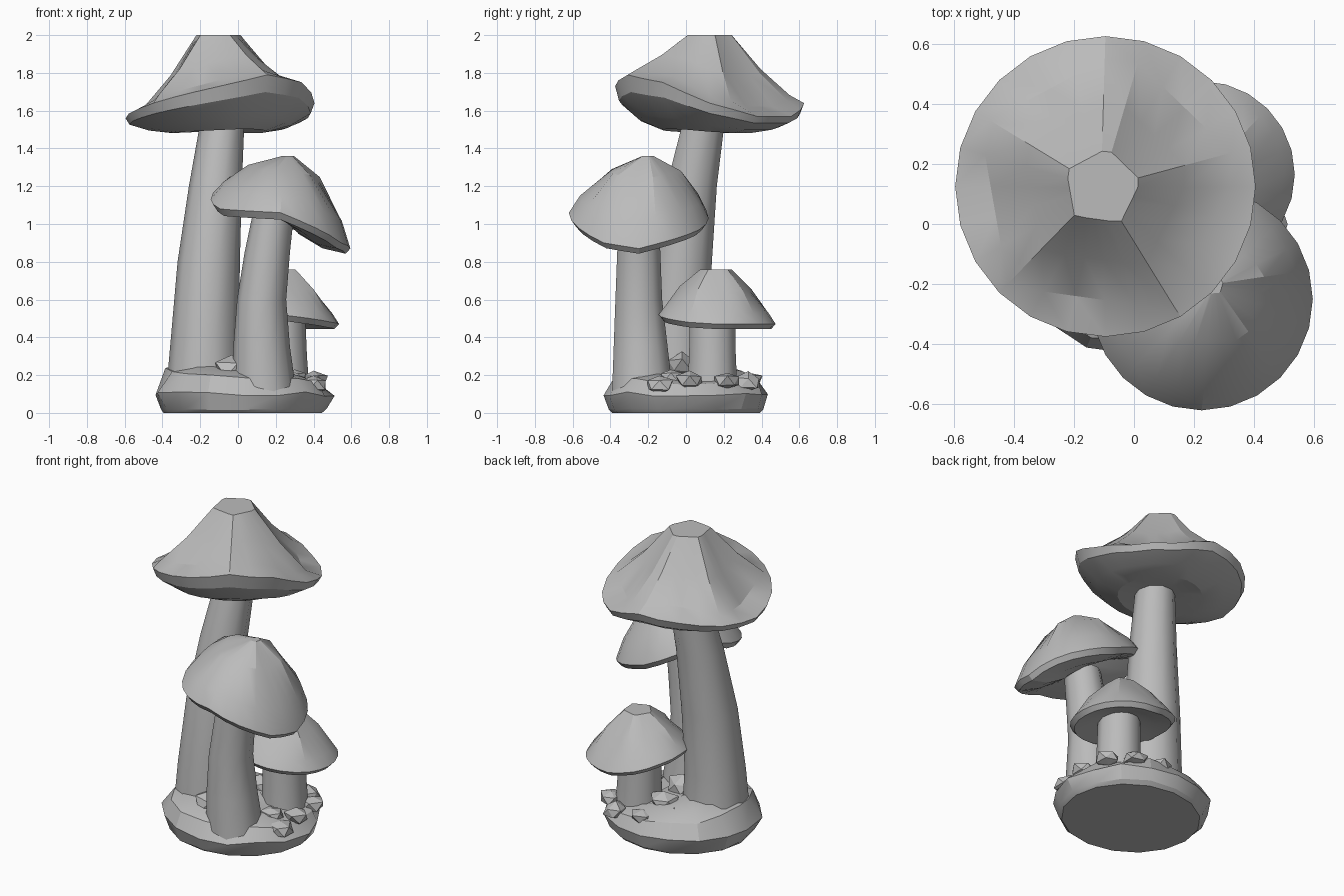
import bpy, bmesh, math, random
from mathutils import Vector

random.seed(4)
if "Cube" in bpy.data.objects:
    bpy.data.objects.remove(bpy.data.objects["Cube"])

grey = bpy.data.materials.new("stone grey")
grey.use_nodes = True
COLOUR = (0.5, 0.5, 0.5, 1)
grey.diffuse_color = COLOUR
grey.node_tree.nodes["Principled BSDF"].inputs["Base Color"].default_value = COLOUR
SIDES = 24


def finish(name, bm, angle=22):
    bmesh.ops.recalc_face_normals(bm, faces=bm.faces)
    mesh = bpy.data.meshes.new(name)
    bm.to_mesh(mesh)
    bm.free()
    mesh.materials.append(grey)
    ob = bpy.data.objects.new(name, mesh)
    bpy.context.collection.objects.link(ob)
    bpy.ops.object.select_all(action='DESELECT')
    ob.select_set(True)
    bpy.context.view_layer.objects.active = ob
    bpy.ops.object.shade_smooth_by_angle(angle=math.radians(angle))
    return ob


def loft(name, rings, angle=22):
    """Skin closed rings of points, capping both ends."""
    bm = bmesh.new()
    loops = [[bm.verts.new(p) for p in ring] for ring in rings]
    for a, b in zip(loops, loops[1:]):
        n = len(a)
        for i in range(n):
            bm.faces.new((a[i], a[(i + 1) % n], b[(i + 1) % n], b[i]))
    bm.faces.new(loops[0])
    bm.faces.new(loops[-1])
    return finish(name, bm, angle)


def facet(a, sides, turn):
    """Radius of a regular polygon with unit corners at angle a."""
    step = math.tau / sides
    return math.cos(step / 2) / math.cos((a - turn) % step - step / 2)


def cap(name, centre, radius, rim, apex, upper, lower, turn):
    """Faceted crown over a wavy rim, with a shallow bowl beneath.
    upper: (radius share, height share); lower: (radius share, drop, follow)."""
    centre, apex = Vector(centre), Vector(apex)
    mean = sum(rim) / len(rim)

    def rim_height(a):
        t = a / math.tau * len(rim)
        i = int(t)
        return rim[i % len(rim)] + (t - i) * (rim[(i + 1) % len(rim)] - rim[i % len(rim)])

    rings = []
    for share, rise in upper:
        ring = []
        for i in range(SIDES):
            a = math.tau * i / SIDES
            r = radius * share * (facet(a, 5, turn) * 1.1 if share < 0.85 else 1)
            mid = apex.xy.lerp(centre.xy, share)
            z = rim_height(a) * (1 - rise) + apex.z * rise
            ring.append((mid.x + r * math.cos(a), mid.y + r * math.sin(a), z))
        rings.append(ring)
    for share, drop, follow in lower:
        ring = []
        for i in range(SIDES):
            a = math.tau * i / SIDES
            r = radius * share
            z = mean + follow * (rim_height(a) - mean) - drop
            ring.append((centre.x + r * math.cos(a), centre.y + r * math.sin(a), z))
        rings.append(ring)
    return loft(name, rings)


def stem(name, sections, sides=10):
    """sections: (x, y, z, radius)"""
    return loft(name, [[(x + r * math.cos(math.tau * i / sides),
                         y + r * math.sin(math.tau * i / sides), z)
                        for i in range(sides)] for x, y, z, r in sections], 40)


# Tall mushroom
stem("tall_stem", [(-0.18, -0.05, 0.12, 0.2), (-0.175, -0.05, 0.4, 0.18),
                   (-0.155, -0.02, 0.8, 0.165), (-0.12, 0.03, 1.2, 0.14),
                   (-0.085, 0.09, 1.52, 0.118)])
cap("tall_cap", (-0.095, 0.125, 0), 0.5,
    [1.64, 1.57, 1.57, 1.64, 1.62, 1.58, 1.56, 1.61, 1.67, 1.73, 1.79, 1.75],
    (-0.11, 0.12, 2.0),
    [(0.24, 1), (0.54, 0.5), (0.84, 0.12), (1, 0)],
    [(0.96, 0.055, 0.75), (0.75, 0.12, 0.35), (0.5, 0.155, 0.1), (0.2, 0.13, 0)],
    math.radians(82))

# Middle mushroom at the front
stem("middle_stem", [(0.14, -0.23, 0.1, 0.17), (0.125, -0.24, 0.35, 0.15),
                     (0.125, -0.25, 0.6, 0.13), (0.155, -0.25, 0.85, 0.12),
                     (0.185, -0.25, 1.04, 0.11)])
cap("middle_cap", (0.225, -0.25, 0), 0.37,
    [0.87, 0.92, 0.97, 1.03, 1.12, 1.2, 1.13, 1.08, 1.07, 1.06, 0.98, 0.9],
    (0.27, -0.2, 1.36),
    [(0.08, 1), (0.5, 0.76), (0.86, 0.3), (1, 0)],
    [(0.93, 0.035, 0.95), (0.6, 0.03, 0.8), (0.25, 0.0, 0.5)],
    math.radians(20))

# Small mushroom at the back
stem("small_stem", [(0.24, 0.14, 0.1, 0.14), (0.235, 0.14, 0.3, 0.13), (0.23, 0.14, 0.54, 0.125)])
cap("small_cap", (0.225, 0.165, 0), 0.31,
    [0.47, 0.47, 0.47, 0.47, 0.5, 0.54, 0.56, 0.55, 0.54, 0.52, 0.5, 0.48],
    (0.23, 0.16, 0.76),
    [(0.26, 1), (0.6, 0.62), (0.88, 0.2), (1, 0)],
    [(0.92, 0.03, 0.9), (0.6, 0.01, 0.5), (0.3, -0.01, 0)],
    math.radians(40))

# Rough earth mound
mound = []
for r, z, wobble in [(0.42, 0, 0), (0.44, 0.02, 0.01), (0.475, 0.1, 0.02),
                     (0.42, 0.19, 0.03), (0.3, 0.22, 0.03), (0.12, 0.23, 0.02)]:
    ring = []
    for i in range(16):
        a = math.tau * i / 16
        k = r + random.uniform(-wobble, wobble) * 0.7
        lift = 0.03 * -math.cos(a) if z > 0.15 else 0
        ring.append((0.025 + k * math.cos(a), k * 0.93 * math.sin(a),
                     z + lift + random.uniform(-wobble, wobble) * 0.6))
    mound.append(ring)
loft("earth_mound", mound, 25)

# Loose rocks, mostly around the small mushroom
for i, (x, y, z, size) in enumerate([
        (0.4, 0.02, 0.17, 0.08), (0.38, 0.22, 0.17, 0.075), (0.27, 0.33, 0.16, 0.08),
        (0.08, 0.33, 0.17, 0.08), (0.04, 0.17, 0.22, 0.09), (0.3, -0.08, 0.19, 0.07),
        (-0.08, 0.24, 0.19, 0.07), (0.03, -0.02, 0.25, 0.1), (-0.03, -0.2, 0.23, 0.11),
        (0.4, -0.14, 0.15, 0.08)]):
    bm = bmesh.new()
    bmesh.ops.create_icosphere(bm, subdivisions=1, radius=size)
    for v in bm.verts:
        v.co *= random.uniform(0.75, 1.15)
        v.co.z *= 0.7
        v.co += Vector((x, y, z))
    finish(f"rock_{i + 1}", bm, 15)
